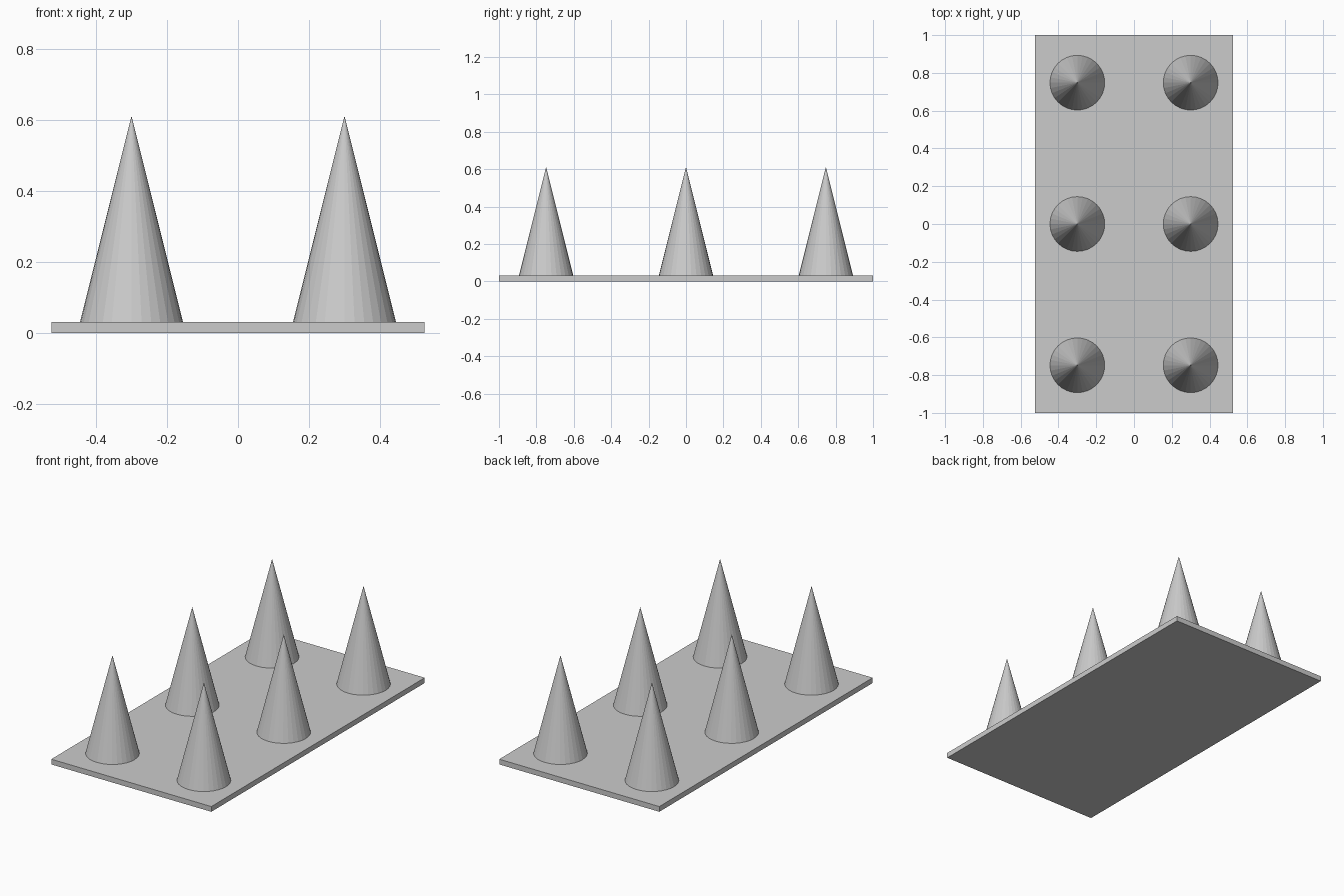
import bpy

if "Cube" in bpy.data.objects:
    bpy.data.objects.remove(bpy.data.objects["Cube"])

PLATE = (1.05, 2.0, 0.031)   # width, length, thickness
RADIUS, TIP = 0.145, 0.611   # cone base radius and tip height

# Thin base plate
bpy.ops.mesh.primitive_cube_add(size=1, location=(0, 0, PLATE[2] / 2))
plate = bpy.context.object
plate.name = "base_plate"
plate.scale = PLATE
bpy.ops.object.transform_apply(location=False, rotation=False, scale=True)


# Pointed cone standing on the plate
def add_cone(name, x, y):
    height = TIP - PLATE[2]
    bpy.ops.mesh.primitive_cone_add(vertices=32, radius1=RADIUS, radius2=0, depth=height,
                                    location=(x, y, PLATE[2] + height / 2))
    bpy.context.object.name = name


# Two columns of three cones
for side, x in (("left", -0.3), ("right", 0.3)):
    for row, y in (("front", -0.748), ("middle", 0), ("back", 0.748)):
        add_cone(f"cone_{row}_{side}", x, y)
